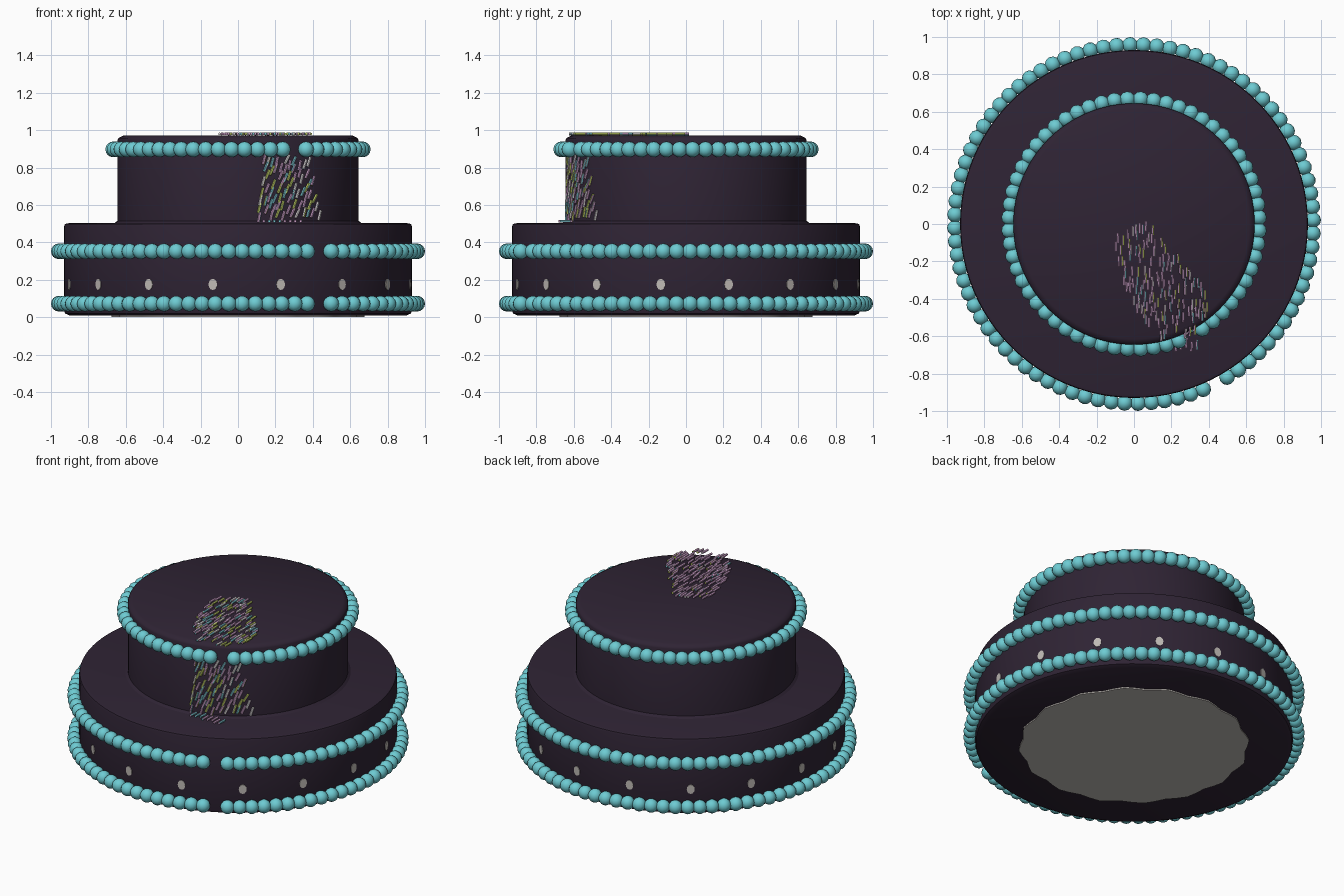
import bpy, bmesh, math, random
from mathutils import Matrix, Vector

if "Cube" in bpy.data.objects:
    bpy.data.objects.remove(bpy.data.objects["Cube"])

random.seed(7)


def material(name, rgb):
    m = bpy.data.materials.new(name)
    m.diffuse_color = (*rgb, 1)
    m.use_nodes = True
    m.node_tree.nodes["Principled BSDF"].inputs["Base Color"].default_value = m.diffuse_color
    return m


plum = material("dark plum icing", (0.028, 0.017, 0.034))
teal = material("turquoise icing", (0.155, 0.60, 0.65))
grey = material("warm grey board", (0.52, 0.49, 0.46))
SPRINKLES = [material("pink sprinkle", (0.62, 0.36, 0.60)),
             material("lime sprinkle", (0.52, 0.62, 0.13)),
             material("white sprinkle", (0.78, 0.75, 0.76)),
             material("blue sprinkle", (0.20, 0.55, 0.62))]


def finish(bm, name, mats, angle=40):
    bmesh.ops.recalc_face_normals(bm, faces=bm.faces[:])
    me = bpy.data.meshes.new(name)
    bm.to_mesh(me)
    bm.free()
    for m in mats:
        me.materials.append(m)
    ob = bpy.data.objects.new(name, me)
    bpy.context.collection.objects.link(ob)
    bpy.context.view_layer.objects.active = ob
    ob.select_set(True)
    bpy.ops.object.shade_smooth_by_angle(angle=math.radians(angle))
    ob.select_set(False)
    return ob


def lathe(name, profile, mat, steps=96):
    bm = bmesh.new()
    vs = [bm.verts.new((r, 0, z)) for r, z in profile]
    es = [bm.edges.new(p) for p in zip(vs, vs[1:])]
    bmesh.ops.spin(bm, geom=vs + es, axis=(0, 0, 1), cent=(0, 0, 0),
                   steps=steps, angle=math.tau, use_duplicate=False)
    bmesh.ops.remove_doubles(bm, verts=bm.verts[:], dist=1e-4)
    return finish(bm, name, [mat])


# Cake tiers
lathe("lower_tier", [(0, 0.008), (0.90, 0.008), (0.925, 0.02), (0.93, 0.035),
                     (0.93, 0.485), (0.926, 0.497), (0.91, 0.502), (0, 0.504)], plum)
lathe("upper_tier", [(0, 0.49), (0.66, 0.503), (0.645, 0.515), (0.645, 0.945),
                     (0.64, 0.957), (0.615, 0.97), (0, 0.97)], plum)

# Scalloped board under the cake
bm = bmesh.new()
rim = []
for i in range(64):
    a = math.tau * i / 64
    r = 0.665 + 0.012 * math.cos(16 * a)
    rim.append(bm.verts.new((r * math.cos(a), r * math.sin(a), 0)))
face = bm.faces.new(rim)
ext = bmesh.ops.extrude_face_region(bm, geom=[face])["geom"]
bmesh.ops.translate(bm, vec=(0, 0, 0.01),
                    verts=[v for v in ext if isinstance(v, bmesh.types.BMVert)])
finish(bm, "base_board", [grey])

# Oval dots around the lower tier
bm = bmesh.new()
for i in range(16):
    a = math.radians(-90 + 14.2 + 22.5 * i)
    mat = (Matrix.Rotation(a, 4, 'Z') @ Matrix.Translation((0.93, 0, 0.175))
           @ Matrix.Rotation(math.pi / 2, 4, 'Y') @ Matrix.Diagonal((1.28, 1, 1, 1)))
    bmesh.ops.create_cone(bm, cap_ends=True, segments=12, radius1=0.0235,
                          radius2=0.0235, depth=0.006, matrix=mat)
finish(bm, "oval_dots", [grey])


# Bead borders, each with one bead missing
GAP = math.radians(-63)


def bead_ring(name, radius, z, count, size):
    bm = bmesh.new()
    for i in range(1, count):
        a = GAP + math.tau * i / count
        mat = Matrix.Rotation(a, 4, 'Z') @ Matrix.Translation((radius, 0, z))
        bmesh.ops.create_uvsphere(bm, u_segments=12, v_segments=8, radius=size, matrix=mat)
    finish(bm, name, [teal], 60)


bead_ring("bottom_bead_border", 0.958, 0.072, 84, 0.042)
bead_ring("middle_bead_border", 0.958, 0.352, 84, 0.042)
bead_ring("top_bead_border", 0.668, 0.897, 60, 0.042)


# Sprinkles
def add_sprinkle(bm, pos, direction, length=0.055):
    mat = (Matrix.Translation(pos)
           @ Vector(direction).to_track_quat('Z', 'Y').to_matrix().to_4x4())
    old = len(bm.faces)
    bmesh.ops.create_cone(bm, cap_ends=True, segments=6, radius1=0.0075,
                          radius2=0.0075, depth=length, matrix=mat)
    bm.faces.ensure_lookup_table()
    k = random.choices(range(4), (4, 3, 2, 2))[0]
    for f in bm.faces[old:]:
        f.material_index = k


def scatter(count, sample, gap):
    pts, tries = [], 0
    while len(pts) < count and tries < 5000:
        tries += 1
        p = sample()
        if p and all((p[0] - q[0]) ** 2 + ((p[1] - q[1]) / 2) ** 2 > gap ** 2 for q in pts):
            pts.append(p)
    return pts


def top_point():
    x, y = random.uniform(-0.1, 0.4), random.uniform(-0.6, 0.0)
    left = -0.1 + max(0, -0.22 - y) * 0.5
    right = 0.08 - y * 0.85
    if x < left or x > right or math.hypot(x, y) > 0.62 or y > 0.45 * x - 0.03:
        return None
    return x, y


def side_point():
    z = random.uniform(0.53, 0.85)
    t = (0.85 - z) / 0.32
    return random.uniform(0.14 - 0.03 * t, 0.38 + 0.06 * t), z


# Patch on the top
bm = bmesh.new()
for x, y in scatter(125, top_point, 0.016):
    add_sprinkle(bm, (x, y, 0.98), (random.uniform(-.06, .06), 1, 0))
# A few resting on the lower ledge and the top border
for i in range(8):
    add_sprinkle(bm, (0.14 + 0.028 * i, -0.655 + 0.01 * (i % 3), 0.513), (0.05, 1, 0))
for i in range(3):
    add_sprinkle(bm, (0.275 + 0.025 * i, -0.585 + 0.01 * i, 0.98), (0.05, 1, 0))
finish(bm, "top_sprinkles", SPRINKLES)

# Trail down the side
bm = bmesh.new()
for x, z in scatter(72, side_point, 0.019):
    y = -math.sqrt(0.65 ** 2 - x * x)
    lean = random.uniform(0.2, 0.5)
    add_sprinkle(bm, (x, y, z), (lean, lean * x / -y, 1))
finish(bm, "side_sprinkles", SPRINKLES)
